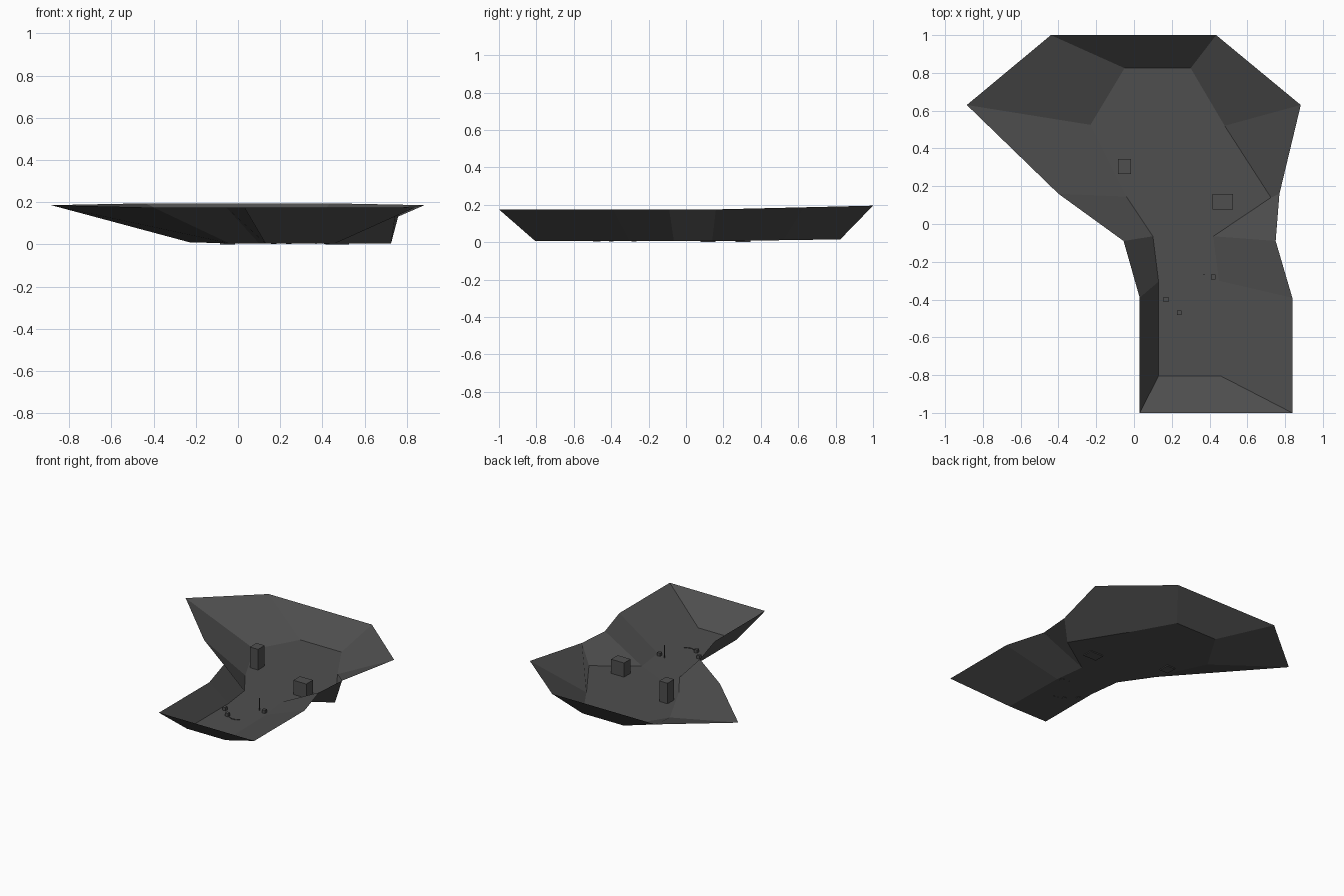
import bpy, bmesh, math

if "Cube" in bpy.data.objects:
    bpy.data.objects.remove(bpy.data.objects["Cube"])

# One flat dark grey for everything
grey = bpy.data.materials.new("dark_grey")
grey.diffuse_color = (0.078, 0.078, 0.078, 1)
grey.use_nodes = True
grey.node_tree.nodes["Principled BSDF"].inputs["Base Color"].default_value = grey.diffuse_color


def make_object(name, bm):
    mesh = bpy.data.meshes.new(name)
    bm.to_mesh(mesh)
    bm.free()
    mesh.materials.append(grey)
    obj = bpy.data.objects.new(name, mesh)
    bpy.context.collection.objects.link(obj)
    return obj


def box(name, x, y, sx, sy, z0, z1, angle=0):
    bm = bmesh.new()
    bmesh.ops.create_cube(bm, size=1)
    for v in bm.verts:
        v.co.x *= sx
        v.co.y *= sy
        v.co.z = z0 if v.co.z < 0 else z1
    obj = make_object(name, bm)
    obj.location = (x, y, 0)
    obj.rotation_euler.z = angle
    return obj


# Outline of the rim and of the floor, matching corner for corner
rim = [(-.44, 1), (.435, 1), (.883, .63), (.77, .16), (.75, -.09), (.838, -.39),
       (.838, -1), (.03, -1), (.03, -.39), (-.055, -.09), (-.40, .16), (-.885, .63)]
floor = [(-.05, .825), (.30, .825), (.48, .52), (.725, .14), (.42, -.065), (.45, -.30),
         (.46, -.805), (.13, -.805), (.13, -.305), (.10, -.065), (-.04, .145), (-.23, .525)]

# Open basin: floor face plus a sloping wall between floor and rim
bm = bmesh.new()
top = [bm.verts.new((x, y, .175 + .02 * max(0, (y - .16) / .84))) for x, y in rim]
low = [bm.verts.new((x, y, .005 + .01 * max(0, (y - .15) / .68))) for x, y in floor]
n = len(rim)
for i in range(n):
    j = (i + 1) % n
    bm.faces.new((low[i], low[j], top[j], top[i]))
base = bm.faces.new(low)
bmesh.ops.recalc_face_normals(bm, faces=bm.faces)
base.normal_update()
if base.normal.z < 0:
    bmesh.ops.reverse_faces(bm, faces=bm.faces)
bmesh.ops.triangulate(bm, faces=[base])
make_object("basin", bm)

# Two large blocks standing on the floor
box("tall_block", -.05, .305, .07, .08, 0, .165)
box("low_block", .47, .118, .11, .08, 0, .115)

# Small cubes and a thin pole
for i, (x, y) in enumerate([(.17, -.40), (.24, -.47), (.42, -.28)]):
    box(f"small_cube_{i + 1}", x, y, .025, .025, .003, .03)
box("thin_pole", .37, -.268, .005, .005, .003, .10)

# Curved row of little floor strips
for i in range(4):
    a = math.radians(215 + i * 32)
    box(f"floor_strip_{i + 1}", .305 + .055 * math.cos(a), -.45 + .045 * math.sin(a),
        .022, .003, .004, .01, a + math.pi / 2)
